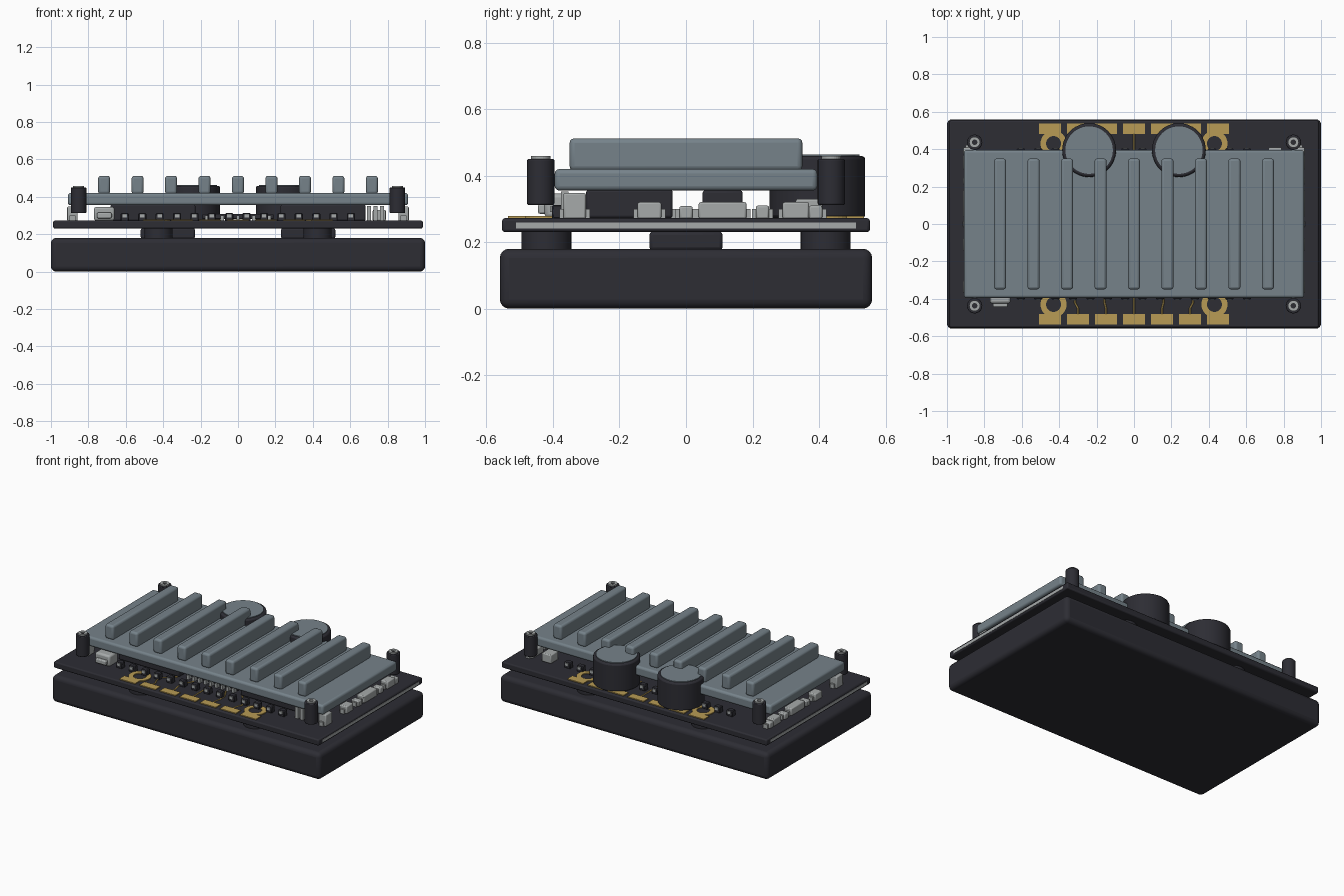
import bpy, math

old = bpy.data.objects.get("Cube")
if old:
    bpy.data.objects.remove(old, do_unlink=True)


def material(name, rgb):
    m = bpy.data.materials.new(name)
    m.use_nodes = True
    m.diffuse_color = (*rgb, 1)
    m.node_tree.nodes["Principled BSDF"].inputs["Base Color"].default_value = (*rgb, 1)
    return m


DARK = material("dark charcoal", (0.026, 0.026, 0.034))
SLATE = material("slate metal", (0.18, 0.225, 0.255))
GOLD = material("gold plating", (0.48, 0.33, 0.09))
SILVER = material("silver grey", (0.38, 0.4, 0.4))


def finish(ob, name, mat, bevel=0, segments=3):
    ob.name = name
    ob.data.materials.append(mat)
    if bevel:
        b = ob.modifiers.new("Bevel", "BEVEL")
        b.width, b.segments, b.limit_method = bevel, segments, "ANGLE"
    bpy.ops.object.shade_smooth_by_angle(angle=math.radians(35))
    return ob


def box(name, mat, x, y, z, bevel=0, segments=3):
    """Box given by its (low, high) range on each axis."""
    bpy.ops.mesh.primitive_cube_add(size=1, location=[sum(r) / 2 for r in (x, y, z)])
    ob = bpy.context.object
    ob.scale = [r[1] - r[0] for r in (x, y, z)]
    bpy.ops.object.transform_apply(location=False, rotation=False, scale=True)
    return finish(ob, name, mat, bevel, segments)


def around(c, half):
    return (c - half, c + half)


def cylinder(name, mat, x, y, r, z, bevel=0, sides=40):
    bpy.ops.mesh.primitive_cylinder_add(vertices=sides, radius=r, depth=z[1] - z[0],
                                        location=(x, y, sum(z) / 2))
    return finish(bpy.context.object, name, mat, bevel, 2)


def ring(name, mat, x, y, outer, inner, z, sides=32):
    """Flat washer, revolved from a rectangular section."""
    section = [(inner, z[0]), (outer, z[0]), (outer, z[1]), (inner, z[1])]
    verts, faces = [], []
    for i in range(sides):
        a = 2 * math.pi * i / sides
        verts += [(x + r * math.cos(a), y + r * math.sin(a), h) for r, h in section]
        n = (i + 1) % sides
        faces += [(4 * i + k, 4 * n + k, 4 * n + (k + 1) % 4, 4 * i + (k + 1) % 4)
                  for k in range(4)]
    me = bpy.data.meshes.new(name)
    me.from_pydata(verts, [], [f[::-1] for f in faces])
    me.update()
    ob = bpy.data.objects.new(name, me)
    bpy.context.collection.objects.link(ob)
    me.materials.append(mat)
    return ob


def trace(name, points):
    """Thin conductor lying on the board."""
    cu = bpy.data.curves.new(name, "CURVE")
    cu.dimensions = "3D"
    cu.bevel_depth, cu.bevel_resolution = 0.005, 1
    sp = cu.splines.new("POLY")
    sp.points.add(len(points) - 1)
    for p, (x, y) in zip(sp.points, points):
        p.co = (x, y, TOP, 1)
    cu.materials.append(GOLD)
    bpy.context.collection.objects.link(bpy.data.objects.new(name, cu))


TOP = 0.272          # upper surface of the circuit board
SIDES = (-1, 1)

# Base slab and circuit board
box("base_slab", DARK, (-1, 1), (-0.56, 0.56), (0, 0.18), 0.028, 4)
box("circuit_board", DARK, (-0.988, 0.988), (-0.553, 0.553), (0.23, TOP), 0.008, 2)

# Heatsink plate with fins
box("heatsink_plate", SLATE, (-0.91, 0.91), (-0.395, 0.395), (0.355, 0.42), 0.014)
for i in range(-4, 5):
    box("heatsink_fin", SLATE, around(i * 0.179, 0.032), (-0.35, 0.35), (0.415, 0.512), 0.014)

for s in SIDES:
    # Edge strips, spacers, power modules and capacitors
    box("edge_strip", SILVER, around(s * 0.986, 0.004), (-0.512, 0.512), (0.241, 0.259))
    box("center_spacer", DARK, around(s * 0.375, 0.145), (-0.11, 0.11), (0.175, 0.232), 0.01, 2)
    box("front_module", DARK, around(s * 0.455, 0.227), (-0.3, -0.04), (TOP, 0.358), 0.008, 2)
    box("rear_module", DARK, around(s * 0.455, 0.15), (0.05, 0.17), (TOP, 0.356), 0.008, 2)
    cylinder("capacitor_body", DARK, s * 0.24, 0.395, 0.144, (TOP, 0.459), 0.01, 48)
    cylinder("capacitor_top", SLATE, s * 0.24, 0.395, 0.127, (0.455, 0.464), 0, 48)
    for t in SIDES:
        # Corner posts with screw heads
        x, y = s * 0.852, t * 0.437
        cylinder("corner_post", DARK, x, y, 0.041, (0.312, 0.45), 0.004, 24)
        ring("screw_head", SILVER, x, y, 0.029, 0.012, (0.449, 0.459), 24)
        # Mounting rings with spacers underneath
        ring("gold_mount_ring", GOLD, s * 0.43, t * 0.43, 0.07, 0.04, (TOP - 0.002, TOP + 0.006))
        cylinder("corner_spacer", DARK, s * 0.425, t * 0.42, 0.075, (0.175, 0.232), 0, 32)

# Gold contact pads and traces along both long edges
for t in SIDES:
    for i in range(-3, 4):
        x = i * 0.15
        box("gold_pad", GOLD, around(x, 0.059), around(t * 0.509, 0.027), (TOP - 0.002, TOP + 0.006))
        if abs(i) < 3:
            trace("gold_trace", [(x, t * 0.49), (x, t * 0.45), (x + i * 0.008, t * 0.42),
                                 (x + i * 0.008, t * 0.37), (x * 0.8, t * 0.3)])

# Central chip with pins
box("control_chip", DARK, (-0.19, 0.19), (-0.27, -0.05), (0.28, 0.308), 0.005, 2)
for i in range(9):
    for y in (-0.28, -0.04):
        box("chip_pin", SILVER, around((i - 4) * 0.042, 0.009), around(y, 0.016), (TOP - 0.002, 0.3))

# Small parts along the long edges, dark with silver terminals
for t in SIDES:
    for i in range(14):
        x = -0.605 + i * 0.093
        box("small_part", DARK, around(x, 0.022), around(t * 0.385, 0.018), (TOP - 0.002, 0.312), 0.004, 1)
        box("small_terminal", SILVER, around(x, 0.012), around(t * 0.397, 0.012), (0.29, 0.307))

# Silver components along the short edges, as (centre y, half width, top z)
EDGE_PARTS = [(-0.335, 0.034, 0.348), (-0.11, 0.036, 0.32), (0, 0.02, 0.308),
              (0.11, 0.072, 0.32), (0.23, 0.02, 0.31), (0.33, 0.04, 0.32), (0.39, 0.02, 0.31)]
for s in SIDES:
    for y, half, z in EDGE_PARTS:
        box("edge_component", SILVER, around(s * 0.885, 0.028), around(y, half), (TOP - 0.002, z), 0.006, 2)
        box("edge_terminal", SILVER, around(s * 0.885, 0.016), around(y, half + 0.012), (TOP - 0.002, 0.3))

# Front connector and a rear counterpart
box("front_connector", SILVER, around(-0.715, 0.055), (-0.425, -0.33), (TOP, 0.346), 0.012, 2)
box("front_connector_lip", SILVER, around(-0.715, 0.04), (-0.445, -0.42), (0.285, 0.315), 0.006, 2)
box("rear_connector", SILVER, around(0.755, 0.035), (0.33, 0.41), (TOP, 0.33), 0.006, 2)
for i in range(3):
    box("header_pin", SILVER, around(0.7 + i * 0.035, 0.011), around(-0.365, 0.011), (TOP, 0.352))
